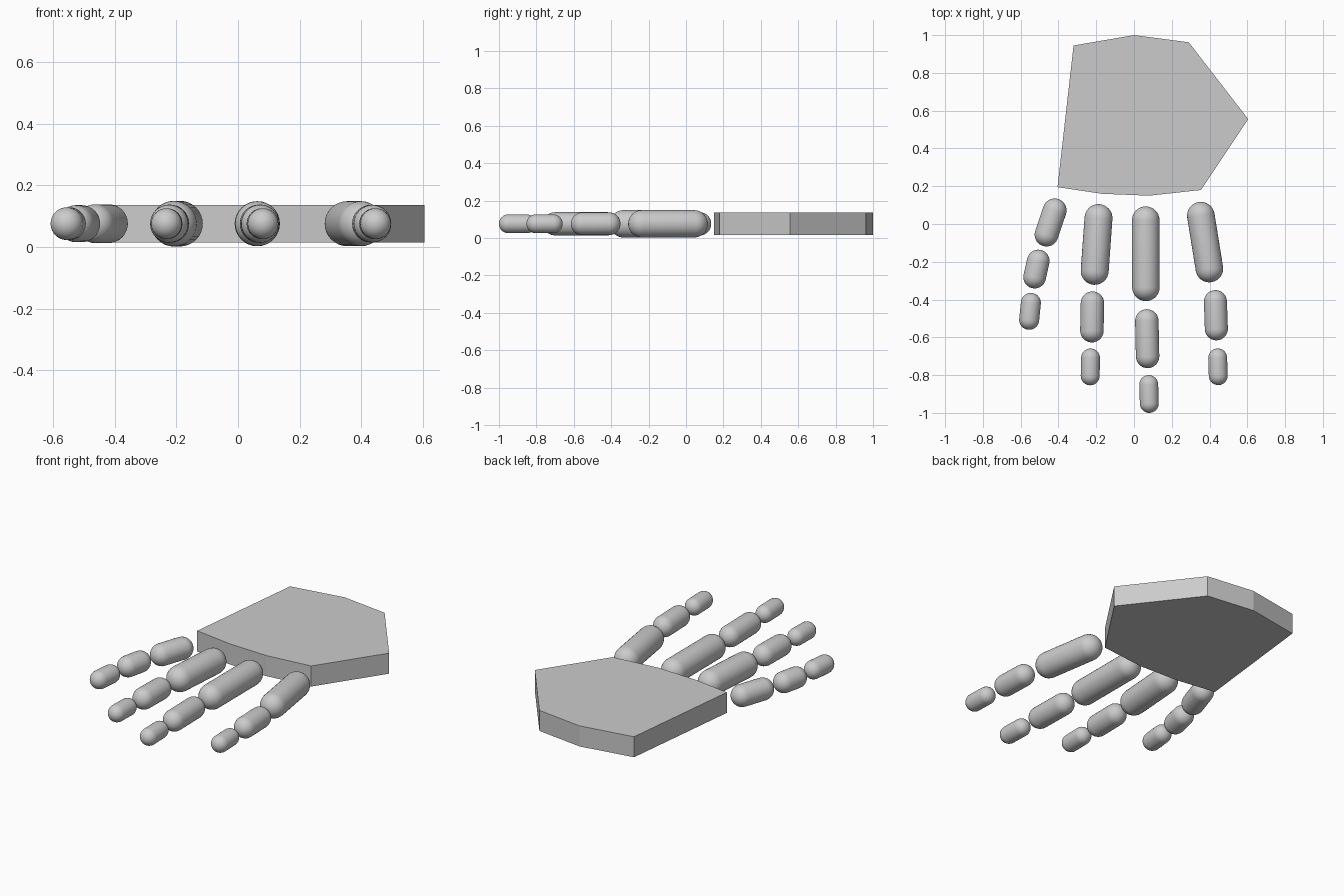
import bpy, bmesh, math
from mathutils import Vector

if "Cube" in bpy.data.objects:
    bpy.data.objects.remove(bpy.data.objects["Cube"])

ZC = 0.076          # height of the hand's mid plane
PALM_HALF = 0.061   # half of the palm thickness


def finish(bm, name):
    bmesh.ops.recalc_face_normals(bm, faces=bm.faces)
    mesh = bpy.data.meshes.new(name)
    bm.to_mesh(mesh)
    bm.free()
    obj = bpy.data.objects.new(name, mesh)
    bpy.context.collection.objects.link(obj)
    return obj


def slab(name, outline, z0, z1):
    bm = bmesh.new()
    face = bm.faces.new([bm.verts.new((x, y, z0)) for x, y in outline])
    top = bmesh.ops.extrude_face_region(bm, geom=[face], use_keep_orig=True)
    verts = [g for g in top["geom"] if isinstance(g, bmesh.types.BMVert)]
    bmesh.ops.translate(bm, verts=verts, vec=(0, 0, z1 - z0))
    return finish(bm, name)


def capsule(name, a, b, r, sides=32, rings=8):
    # half profile of a rounded rod, spun around its own axis
    a, b = Vector((*a, ZC)), Vector((*b, ZC))
    length = (b - a).length
    arc = [i * math.pi / 2 / rings for i in range(rings + 1)]
    profile = [(r * math.sin(t), -r * math.cos(t)) for t in arc]
    profile += [(r * math.cos(t), length + r * math.sin(t)) for t in arc]
    bm = bmesh.new()
    verts = [bm.verts.new((x, 0, z)) for x, z in profile]
    edges = [bm.edges.new(pair) for pair in zip(verts, verts[1:])]
    bmesh.ops.spin(bm, geom=verts + edges, cent=(0, 0, 0), axis=(0, 0, 1),
                   angle=math.tau, steps=sides, use_duplicate=False)
    bmesh.ops.remove_doubles(bm, verts=bm.verts, dist=1e-4)
    obj = finish(bm, name)
    obj.data.shade_smooth()
    obj.location = a
    obj.rotation_euler = (b - a).to_track_quat('Z', 'Y').to_euler()
    return obj


# Palm: flat faceted slab
slab("palm", [(-0.405, 0.195), (-0.17, 0.16), (0.08, 0.15), (0.355, 0.18),
              (0.605, 0.555), (0.29, 0.962), (0.0, 1.0), (-0.32, 0.945)],
     ZC - PALM_HALF, ZC + PALM_HALF)

# Fingers: three rounded segments each (start, end, radius)
fingers = {
    "little_finger": [((-0.42, 0.072), (-0.463, -0.056), 0.063),
                      ((-0.507, -0.196), (-0.526, -0.281), 0.060),
                      ((-0.546, -0.418), (-0.555, -0.507), 0.053)],
    "ring_finger": [((-0.188, 0.031), (-0.208, -0.248), 0.074),
                    ((-0.220, -0.419), (-0.223, -0.565), 0.062),
                    ((-0.230, -0.709), (-0.232, -0.804), 0.050)],
    "middle_finger": [((0.062, 0.020), (0.063, -0.335), 0.073),
                      ((0.068, -0.513), (0.072, -0.701), 0.062),
                      ((0.078, -0.850), (0.081, -0.950), 0.050)],
    "index_finger": [((0.354, 0.044), (0.399, -0.236), 0.073),
                     ((0.431, -0.411), (0.436, -0.555), 0.061),
                     ((0.443, -0.709), (0.446, -0.803), 0.050)],
}
for finger, segments in fingers.items():
    for part, (a, b, r) in zip(("base", "middle", "tip"), segments):
        capsule(f"{finger}_{part}", a, b, r)
